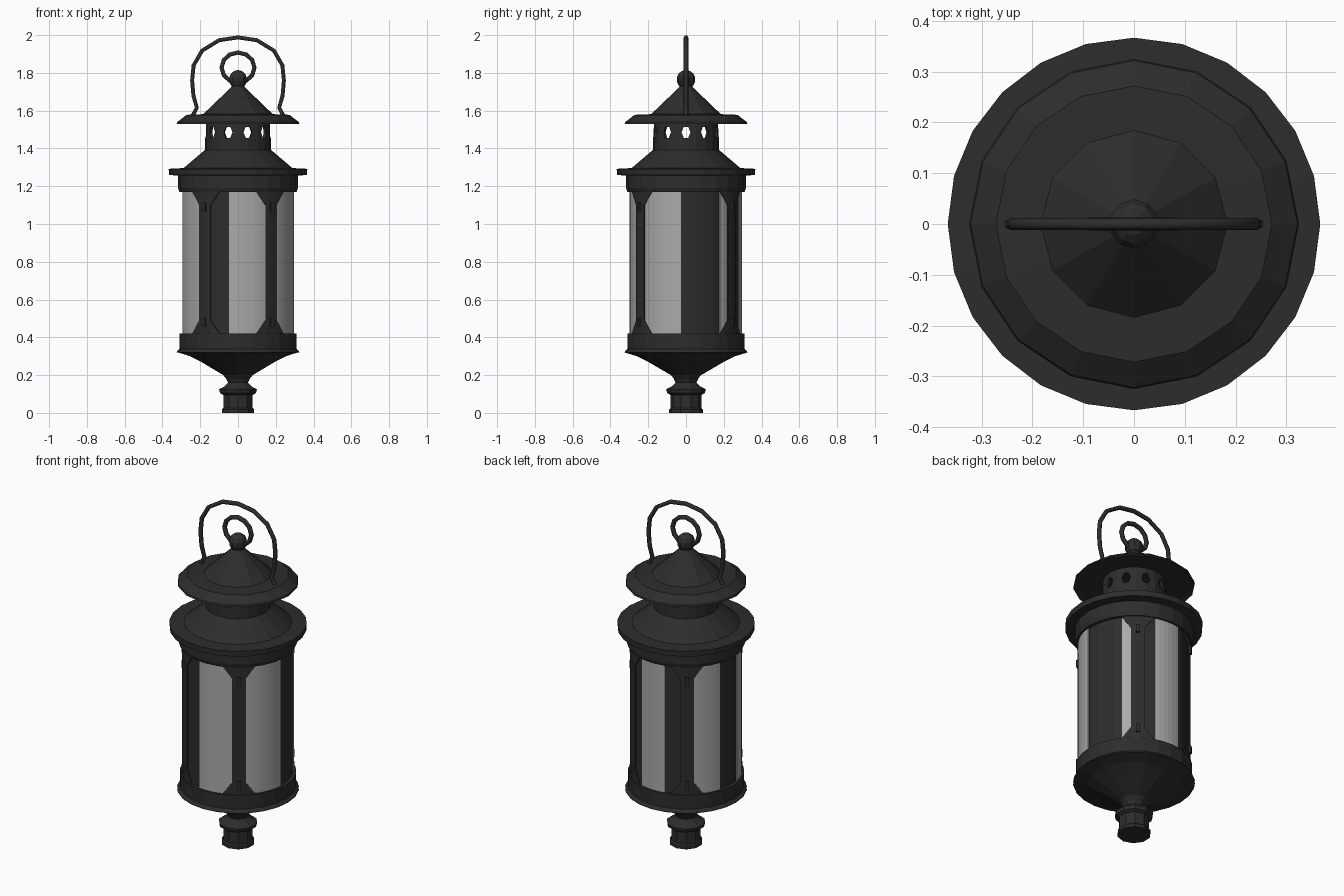
import bpy, bmesh, math
from mathutils import Matrix, Vector

cube = bpy.data.objects.get("Cube")
if cube:
    bpy.data.objects.remove(cube, do_unlink=True)


def material(name, rgb):
    m = bpy.data.materials.new(name)
    m.use_nodes = True
    m.diffuse_color = (*rgb, 1)
    m.node_tree.nodes["Principled BSDF"].inputs["Base Color"].default_value = (*rgb, 1)
    return m


IRON = material("black_iron", (0.026, 0.026, 0.026))
GLASS = material("grey_glass", (0.40, 0.40, 0.41))


def finish(name, bm, mat):
    bmesh.ops.recalc_face_normals(bm, faces=bm.faces)
    mesh = bpy.data.meshes.new(name)
    bm.to_mesh(mesh)
    bm.free()
    mesh.materials.append(mat)
    ob = bpy.data.objects.new(name, mesh)
    bpy.context.collection.objects.link(ob)
    return ob


def polar(deg, r, z):
    """Point at an azimuth measured from the front towards +x."""
    a = math.radians(deg)
    return Vector((r * math.sin(a), -r * math.cos(a), z))


def lathe(name, profile, sides, closed=False):
    """Revolve (radius, z) points; open profiles get flat end caps."""
    bm = bmesh.new()
    rings = [[bm.verts.new(polar(360 * i / sides, r, z)) for i in range(sides)]
             for r, z in profile]
    pairs = list(zip(rings, rings[1:]))
    if closed:
        pairs.append((rings[-1], rings[0]))
    else:
        bm.faces.new(rings[0])
        bm.faces.new(rings[-1])
    for a, b in pairs:
        for i in range(sides):
            j = (i + 1) % sides
            bm.faces.new((a[i], a[j], b[j], b[i]))
    return finish(name, bm, IRON)


def curved_plate(name, rows, r, mat, thick=0.006, step=5):
    """Thin plate wrapped round the body; rows are (z, start angle, end angle)."""
    bm = bmesh.new()
    n = max(2, round((rows[0][2] - rows[0][1]) / step))
    grids = []
    for rad in (r - thick, r):
        grids.append([[bm.verts.new(polar(a0 + (a1 - a0) * i / n, rad, z))
                       for i in range(n + 1)] for z, a0, a1 in rows])
    last = len(rows) - 1
    for g in grids:
        for k in range(last):
            for i in range(n):
                bm.faces.new((g[k][i], g[k][i + 1], g[k + 1][i + 1], g[k + 1][i]))
    inner, outer = grids
    for i in range(n):
        for k in (0, last):
            bm.faces.new((inner[k][i], inner[k][i + 1], outer[k][i + 1], outer[k][i]))
    for k in range(last):
        for i in (0, n):
            bm.faces.new((inner[k][i], inner[k + 1][i], outer[k + 1][i], outer[k][i]))
    return finish(name, bm, mat)


def tube(name, points, radius, closed=False):
    """Low-poly bent rod in the x-z plane."""
    cu = bpy.data.curves.new(name, "CURVE")
    cu.dimensions = "3D"
    cu.bevel_depth = radius
    cu.bevel_resolution = 1
    cu.use_fill_caps = True
    sp = cu.splines.new("POLY")
    sp.points.add(len(points) - 1)
    for p, (x, z) in zip(sp.points, points):
        p.co = (x, 0, z, 1)
    sp.use_cyclic_u = closed
    cu.materials.append(IRON)
    ob = bpy.data.objects.new(name, cu)
    bpy.context.collection.objects.link(ob)


# Bottom finial and flared bowl
lathe("bottom_finial", [(0.09, 0), (0.09, 0.018), (0.082, 0.025), (0.082, 0.095),
                        (0.10, 0.105), (0.105, 0.125), (0.075, 0.14), (0.055, 0.16),
                        (0.065, 0.18)], 10)
lathe("base_bowl", [(0.055, 0.17), (0.08, 0.2), (0.2, 0.27), (0.26, 0.3),
                    (0.325, 0.32)], 14)
lathe("base_band", [(0.325, 0.32), (0.322, 0.328), (0.31, 0.338), (0.311, 0.42),
                    (0.29, 0.42)], 24)

# Body core, grey panes and flared corner posts
BOTTOM, TOP, CUT = 0.42, 1.17, 0.07
lathe("body_core", [(0.292, BOTTOM - 0.02), (0.292, TOP + 0.02)], 36)
for a0, a1 in ((-9, 29), (42, 85), (127, 138), (162, 193), (223, 253), (281, 318)):
    curved_plate("glass_pane", [(BOTTOM, a0, a1), (TOP, a0, a1)], 0.298, GLASS)
POSTS = (36, 144, 216, 324)
for c in POSTS:
    narrow, wide = (c - 7, c + 7), (c - 17, c + 17)
    curved_plate("corner_post", [(BOTTOM, *wide), (BOTTOM + CUT, *narrow),
                                 (TOP - CUT, *narrow), (TOP, *wide)], 0.303, IRON)
    # Small latches on each post
    for z in (0.48, 1.09):
        bm = bmesh.new()
        place = (Matrix.Translation(polar(c, 0.305, z))
                 @ Matrix.Rotation(math.radians(c), 4, "Z")
                 @ Matrix.Diagonal((0.022, 0.018, 0.045, 1)))
        bmesh.ops.create_cube(bm, size=1, matrix=place)
        finish("latch", bm, IRON)

# Upper band, wide rim and lower roof
lathe("top_band", [(0.29, TOP), (0.31, TOP), (0.317, 1.19), (0.317, 1.26)], 24)
lathe("roof_rim", [(0.31, 1.255), (0.365, 1.26), (0.367, 1.292), (0.29, 1.296)], 24)
lathe("lower_roof", [(0.295, 1.29), (0.168, 1.398)], 20)

# Vent collar with a ring of see-through holes
vent = lathe("vent_collar", [(0.174, 1.39), (0.174, 1.45), (0.168, 1.55),
                             (0.155, 1.55), (0.155, 1.39)], 20, closed=True)
bm = bmesh.new()
for k in range(5):
    turn = Matrix.Rotation(math.radians(18 + 36 * k), 4, "Z")
    squash = Matrix.Diagonal((0.7, 1, 1, 1))
    lay = Matrix.Rotation(math.radians(90), 4, "X") @ Matrix.Rotation(math.radians(30), 4, "Z")
    # Alternate rods are cut separately along their length so they never cross
    for side in (-1, 1):
        bmesh.ops.create_cone(bm, cap_ends=True, segments=6, radius1=0.034, radius2=0.034,
                              depth=0.08, matrix=Matrix.Translation((0, 0, 1.485)) @ turn
                              @ Matrix.Translation((0, 0.165 * side, 0)) @ squash @ lay)
cutter = finish("vent_cutter", bm, IRON)
cutter.hide_render = True
mod = vent.modifiers.new("holes", "BOOLEAN")
mod.operation = "DIFFERENCE"
mod.solver = "EXACT"
mod.object = cutter
bpy.context.view_layer.objects.active = vent
bpy.ops.object.modifier_apply(modifier=mod.name)
bpy.data.objects.remove(cutter, do_unlink=True)

# Upper cap, pointed top and ball
lathe("cap_brim", [(0.15, 1.55), (0.3, 1.54), (0.325, 1.53), (0.322, 1.54),
                   (0.272, 1.578), (0.17, 1.582)], 16)
lathe("cap_cone", [(0.188, 1.578), (0.035, 1.725), (0.028, 1.75)], 12)
bm = bmesh.new()
bmesh.ops.create_uvsphere(bm, u_segments=10, v_segments=7, radius=0.05,
                          matrix=Matrix.Translation((0, 0, 1.765)))
finish("top_ball", bm, IRON)

# Small ring and carrying handle
ring = [(0.087 * math.sin(math.tau * i / 12), 1.828 + 0.08 * math.cos(math.tau * i / 12))
        for i in range(12)]
tube("top_ring", ring, 0.013, closed=True)
half = [(0.24, 1.575), (0.218, 1.615), (0.236, 1.68), (0.243, 1.76), (0.235, 1.84),
        (0.19, 1.918), (0.1, 1.973)]
tube("carry_handle", half + [(0, 1.988)] + [(-x, z) for x, z in reversed(half)], 0.012)
